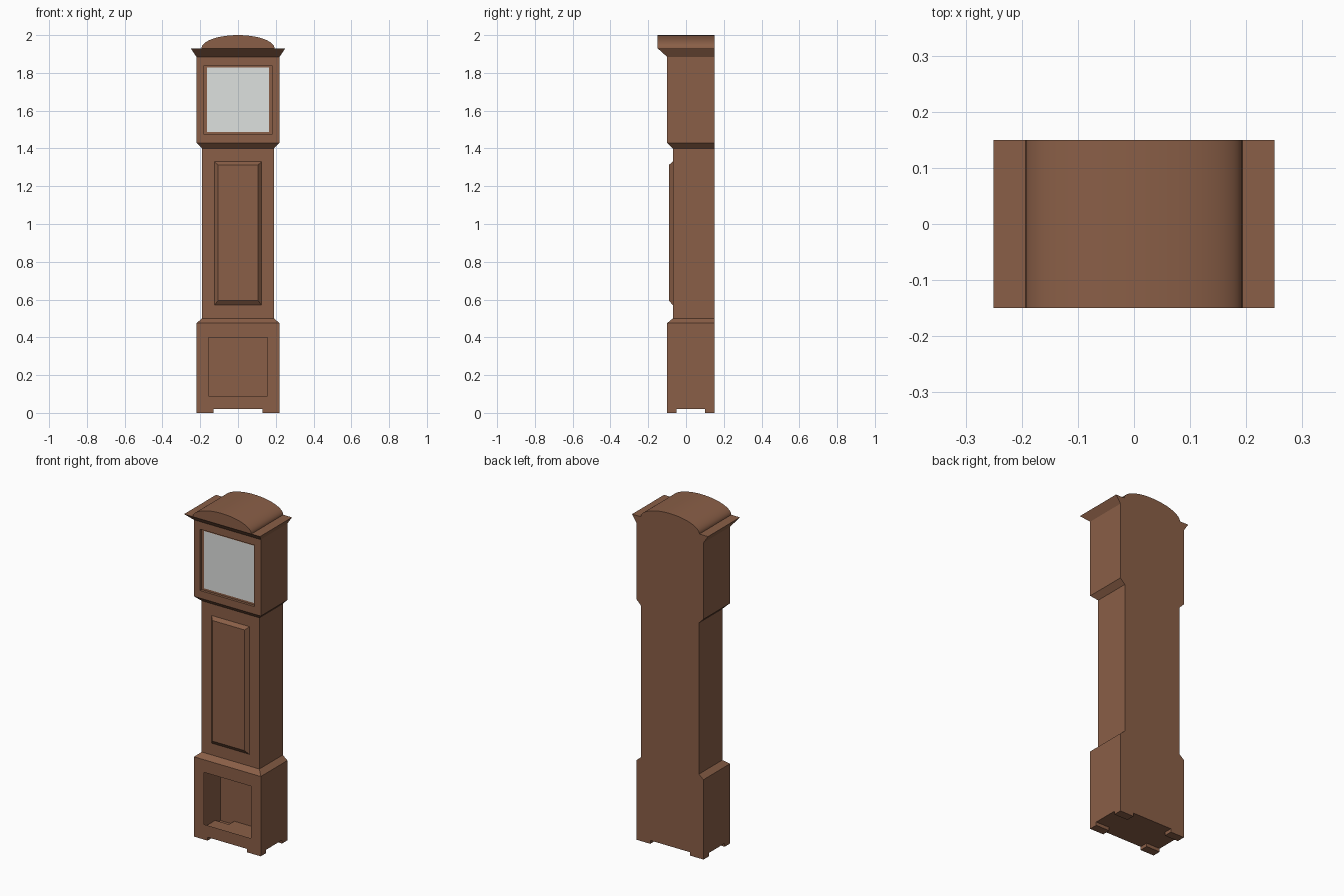
import bpy, bmesh, math

if "Cube" in bpy.data.objects:
    bpy.data.objects.remove(bpy.data.objects["Cube"])

BACK = 0.15


def material(name, rgb):
    m = bpy.data.materials.new(name)
    m.diffuse_color = (*rgb, 1)
    m.use_nodes = True
    m.node_tree.nodes["Principled BSDF"].inputs["Base Color"].default_value = m.diffuse_color
    return m


wood = material("brown wood", (0.254, 0.114, 0.063))
glass = material("pale grey glass", (0.73, 0.75, 0.735))


def finish(bm, name, mat):
    bmesh.ops.remove_doubles(bm, verts=bm.verts, dist=1e-5)
    bmesh.ops.recalc_face_normals(bm, faces=bm.faces)
    me = bpy.data.meshes.new(name)
    bm.to_mesh(me)
    bm.free()
    me.materials.append(mat)
    ob = bpy.data.objects.new(name, me)
    bpy.context.collection.objects.link(ob)
    return ob


def face(bm, pts):
    return bm.faces.new([bm.verts.new(p) for p in pts])


def rect(w, z0, z1, y):
    return [(-w, y, z0), (w, y, z0), (w, y, z1), (-w, y, z1)]


def bridge(bm, a, b):
    """Quads joining two matching closed loops."""
    n = len(a)
    for i in range(n):
        j = (i + 1) % n
        face(bm, [a[i], a[j], b[j], b[i]])


# Case: one thin shell swept up through (half width, front y, height)
profile = [(0.22, -0.10, 0.02), (0.22, -0.10, 0.475), (0.19, -0.07, 0.50),
           (0.19, -0.07, 1.40), (0.22, -0.10, 1.43), (0.22, -0.10, 1.885),
           (0.25, -0.15, 1.93)]
# openings in the front, by profile section: (half width, bottom, top)
openings = {0: (0.155, 0.09, 0.40), 4: (0.18, 1.475, 1.84)}


def ring(w, y, z):
    return [(-w, y, z), (w, y, z), (w, BACK, z), (-w, BACK, z)]


bm = bmesh.new()
for s, (lo, hi) in enumerate(zip(profile, profile[1:])):
    a, b = ring(*lo), ring(*hi)
    for i in range(4):
        j = (i + 1) % 4
        if i == 0 and s in openings:
            bridge(bm, rect(lo[0], lo[2], hi[2], lo[1]),
                   rect(*openings[s], lo[1]))
        else:
            face(bm, [a[i], a[j], b[j], b[i]])
face(bm, ring(*profile[-1]))

# Floor with four hollow corner feet
xs, ys = [-0.22, -0.13, 0.13, 0.22], [-0.10, -0.05, 0.10, BACK]
for i in range(3):
    for j in range(3):
        x0, x1, y0, y1 = xs[i], xs[i + 1], ys[j], ys[j + 1]
        foot = i != 1 and j != 1
        low = [(x0, y0), (x1, y0), (x1, y1), (x0, y1)]
        z = 0.0 if foot else 0.02
        face(bm, [(x, y, z) for x, y in low])
        if foot:
            bridge(bm, [(x, y, 0.0) for x, y in low],
                   [(x, y, 0.02) for x, y in low])
finish(bm, "clock_case", wood)

# Hood window frame, set back, and its glass
bm = bmesh.new()
outer = rect(0.18, 1.475, 1.84, -0.10)
inset = rect(0.18, 1.475, 1.84, -0.085)
bridge(bm, outer, inset)
bridge(bm, inset, rect(0.165, 1.487, 1.828, -0.085))
finish(bm, "window_frame", wood)

bm = bmesh.new()
face(bm, rect(0.165, 1.487, 1.828, -0.085))
finish(bm, "window_glass", glass)

# Raised, bevelled door on the waist
bm = bmesh.new()
low, high = rect(0.125, 0.57, 1.33, -0.07), rect(0.106, 0.595, 1.313, -0.09)
bridge(bm, low, high)
face(bm, high)
finish(bm, "waist_door", wood)

# Arched top
bm = bmesh.new()
arc = [(-0.193 * math.cos(math.pi * k / 32), 1.93 + 0.07 * math.sin(math.pi * k / 32))
       for k in range(33)]
front = [(x, -0.15, z) for x, z in arc]
back = [(x, BACK, z) for x, z in arc]
bridge(bm, front, back)
face(bm, front)
face(bm, back)
arch = finish(bm, "arched_top", wood)
bpy.context.view_layer.objects.active = arch
arch.select_set(True)
bpy.ops.object.shade_smooth_by_angle(angle=math.radians(35))
